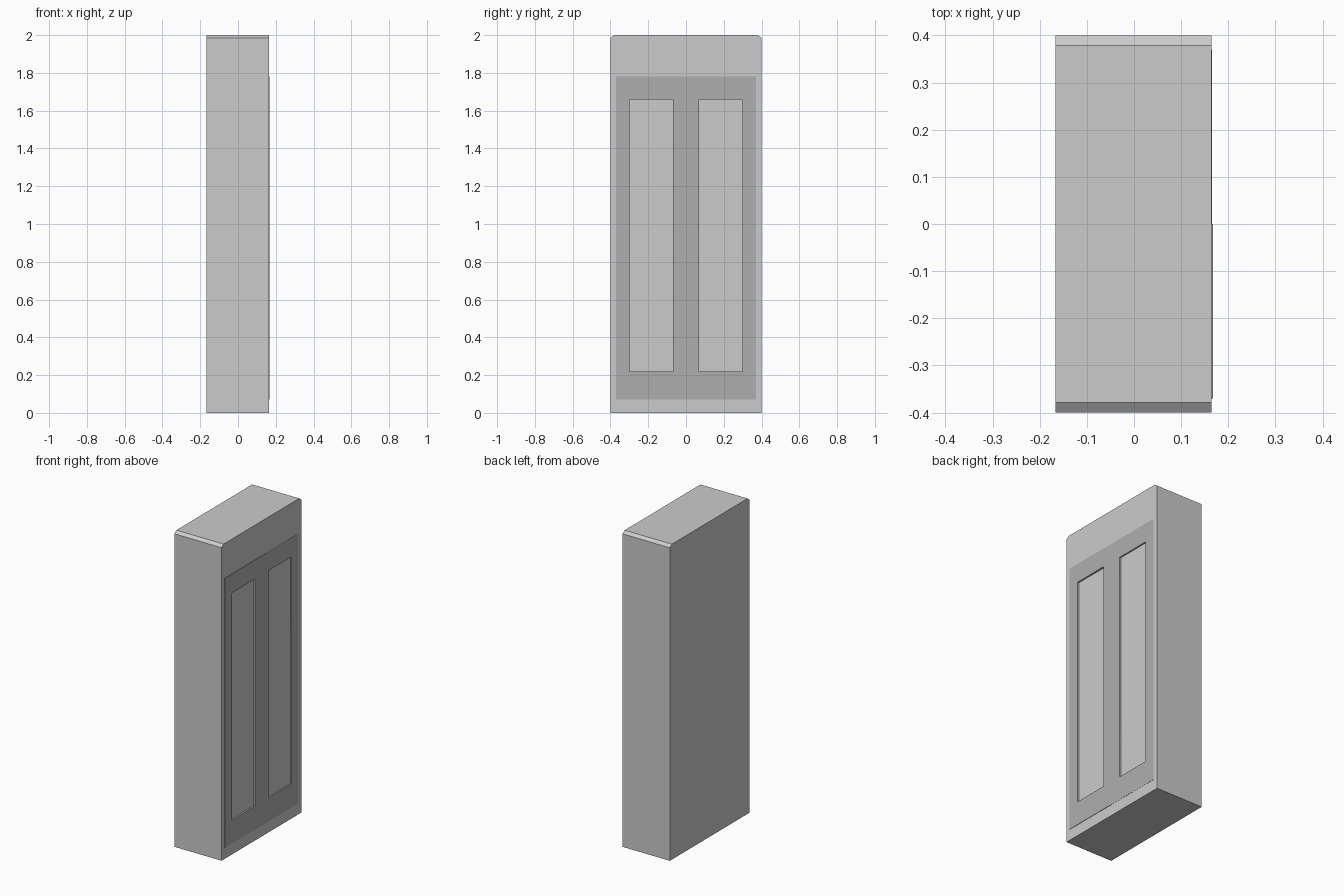
import bpy
import bmesh

if "Cube" in bpy.data.objects:
    bpy.data.objects.remove(bpy.data.objects["Cube"])

FACE_X = 0.1645            # cabinet door-side plane
BACK_X = -0.1665
DOOR_Z = (0.07, 1.78)
WINDOW_Z = (0.22, 1.66)


def finish(name, bm, mat=None):
    bmesh.ops.recalc_face_normals(bm, faces=bm.faces)
    mesh = bpy.data.meshes.new(name)
    bm.to_mesh(mesh)
    bm.free()
    obj = bpy.data.objects.new(name, mesh)
    bpy.context.collection.objects.link(obj)
    if mat:
        mesh.materials.append(mat)
    return obj


def prism(name, profile, x0, x1, mat=None):
    """Extrude a (y, z) profile along x."""
    bm = bmesh.new()
    face = bm.faces.new([bm.verts.new((x0, y, z)) for y, z in profile])
    ext = bmesh.ops.extrude_face_region(bm, geom=[face])
    verts = [v for v in ext["geom"] if isinstance(v, bmesh.types.BMVert)]
    bmesh.ops.translate(bm, vec=(x1 - x0, 0, 0), verts=verts)
    return finish(name, bm, mat)


def rect(y, z):
    return [(y[0], z[0]), (y[1], z[0]), (y[1], z[1]), (y[0], z[1])]


def cut(obj, y, z, x0, x1):
    cutter = prism(obj.name + "_cutter", rect(y, z), x0, x1)
    cutter.hide_render = True
    mod = obj.modifiers.new("opening", 'BOOLEAN')
    mod.operation = 'DIFFERENCE'
    mod.solver = 'EXACT'
    mod.object = cutter
    bpy.context.view_layer.objects.active = obj
    bpy.ops.object.modifier_apply(modifier=mod.name)
    bpy.data.objects.remove(cutter)


dark = bpy.data.materials.new("dark_frame")
dark.diffuse_color = (0.43, 0.43, 0.43, 1)
dark.use_nodes = True
dark.node_tree.nodes["Principled BSDF"].inputs["Base Color"].default_value = dark.diffuse_color

# Cabinet body with chamfered top edges
body = prism("cabinet_body", [(-0.4, 0), (0.4, 0), (0.4, 1.985), (0.379, 2),
                              (-0.379, 2), (-0.4, 1.985)], BACK_X, FACE_X)

# Two door frames with recessed panels behind their openings
doors = [("left_door_frame", (-0.37, 0), (-0.30, -0.07), 0.0025),
         ("right_door_frame", (0, 0.37), (0.07, 0.30), 0.001)]
for name, span, window, proud in doors:
    cut(body, window, WINDOW_Z, FACE_X - 0.008, FACE_X + 0.1)
    frame = prism(name, rect(span, DOOR_Z), FACE_X - 0.006, FACE_X + proud, dark)
    cut(frame, window, WINDOW_Z, FACE_X - 0.1, FACE_X + 0.1)
